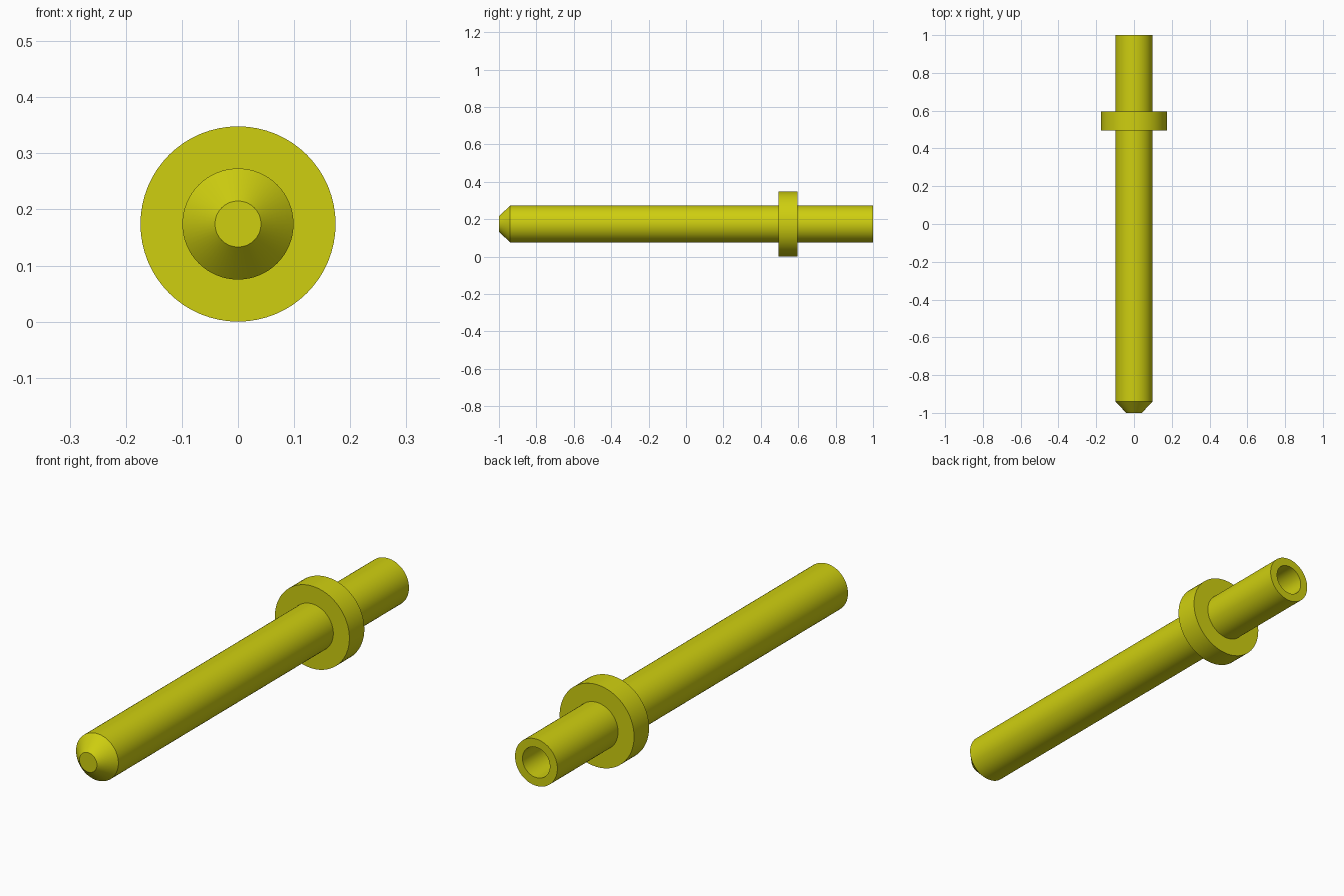
import bpy
import bmesh
import math

cube = bpy.data.objects.get("Cube")
if cube:
    bpy.data.objects.remove(cube, do_unlink=True)

SEGMENTS = 64
AXIS_Z = 0.174  # height of the pin's axis; the collar rests on z = 0

# Yellow metal
brass = bpy.data.materials.new("brass yellow")
colour = (0.62, 0.62, 0.005, 1.0)
brass.diffuse_color = colour
brass.use_nodes = True
brass.node_tree.nodes["Principled BSDF"].inputs["Base Color"].default_value = colour


def lathe_along_y(name, profile, material):
    """Turn a (radius, y) profile about the pin's axis and cap both ends."""
    bm = bmesh.new()
    rings = []
    for radius, y in profile:
        ring = []
        for i in range(SEGMENTS):
            a = 2 * math.pi * i / SEGMENTS
            ring.append(bm.verts.new((radius * math.cos(a), y, radius * math.sin(a))))
        rings.append(ring)
    for a, b in zip(rings, rings[1:]):
        for i in range(SEGMENTS):
            j = (i + 1) % SEGMENTS
            bm.faces.new((a[i], a[j], b[j], b[i]))
    bm.faces.new(rings[0])
    bm.faces.new(rings[-1])
    bmesh.ops.recalc_face_normals(bm, faces=bm.faces)
    mesh = bpy.data.meshes.new(name)
    bm.to_mesh(mesh)
    bm.free()
    mesh.materials.append(material)
    obj = bpy.data.objects.new(name, mesh)
    obj.location.z = AXIS_Z
    bpy.context.collection.objects.link(obj)
    bpy.ops.object.select_all(action="DESELECT")
    obj.select_set(True)
    bpy.context.view_layer.objects.active = obj
    bpy.ops.object.shade_smooth_by_angle(angle=math.radians(30))
    return obj


# Turned pin: chamfered tip, long shaft, collar, tail with a blind bore
lathe_along_y("collared_pin", [
    (0.041, -1.0), (0.099, -0.94),    # chamfered tip
    (0.099, 0.495), (0.174, 0.495),   # shaft up to the collar
    (0.174, 0.595), (0.099, 0.595),   # collar
    (0.099, 1.0), (0.064, 1.0),       # tail and its rim
    (0.064, 0.6),                     # blind bore
], brass)
